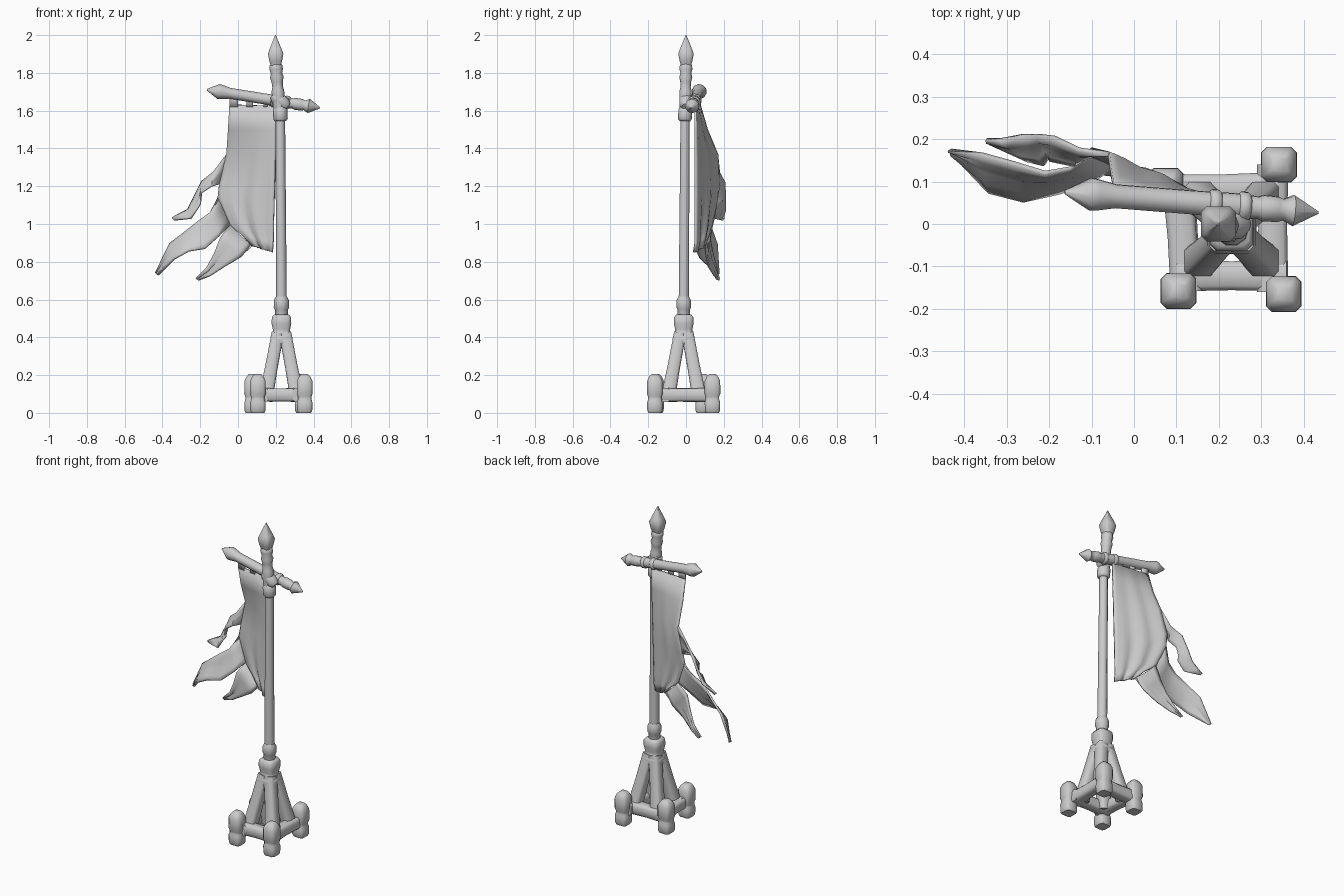
import bpy, bmesh, math
from mathutils import Vector

ROUND = [(math.cos(math.tau * i / 10), math.sin(math.tau * i / 10)) for i in range(10)]
SQUARE = [(1, -.68), (1, .68), (.68, 1), (-.68, 1), (-1, .68), (-1, -.68), (-.68, -1), (.68, -1)]


def finish(name, bm, angle):
    bmesh.ops.recalc_face_normals(bm, faces=bm.faces[:])
    me = bpy.data.meshes.new(name)
    bm.to_mesh(me)
    bm.free()
    ob = bpy.data.objects.new(name, me)
    bpy.context.collection.objects.link(ob)
    bpy.ops.object.select_all(action='DESELECT')
    ob.select_set(True)
    bpy.context.view_layer.objects.active = ob
    bpy.ops.object.shade_smooth_by_angle(angle=math.radians(angle))
    return ob


def turned(name, start, end, profile, section=ROUND, angle=50):
    """Sweep a section from start to end; profile = (fraction along, half width)."""
    a, b = Vector(start), Vector(end)
    rot = Vector((0, 0, 1)).rotation_difference(b - a)
    bm = bmesh.new()
    rings = []
    for t, r in profile:
        rings.append([bm.verts.new(a.lerp(b, t) + rot @ Vector((x * r, y * r, 0)))
                      for x, y in section])
    n = len(section)
    for lo, hi in zip(rings, rings[1:]):
        for i in range(n):
            bm.faces.new((lo[i], lo[(i + 1) % n], hi[(i + 1) % n], hi[i]))
    bm.faces.new(rings[0][::-1])
    bm.faces.new(rings[-1])
    return finish(name, bm, angle)


def ribbon(bm, pairs, across=8, fold=0.0):
    """Cloth strip lofted between left/right edge point pairs, with soft folds."""
    rows = []
    for k, (l, r) in enumerate(pairs):
        l, r = Vector(l), Vector(r)
        row = []
        for i in range(across + 1):
            u = i / across
            p = l.lerp(r, u)
            p.y += fold * min(k, 4) / 4 * math.sin(math.pi * u) * math.sin(u * 15 + k * .3)
            row.append(bm.verts.new(p))
        rows.append(row)
    for p, q in zip(rows, rows[1:]):
        for i in range(across):
            bm.faces.new((p[i], p[i + 1], q[i + 1], q[i]))


# Base corner posts
posts = {"front_left": (.105, -.158), "front_right": (.353, -.165),
         "back_right": (.342, .14), "back_left": (.075, .09)}
for key, (x, y) in posts.items():
    turned(key + "_post", (x, y, 0), (x, y, .205),
           [(0, .034), (.06, .04), (.27, .041), (.35, .036), (.42, .036),
            (.5, .042), (.82, .041), (.93, .031), (1, .018)], SQUARE)

# Base rails
rails = {"front_rail": ((.1, -.122, .095), (.36, -.122, .095)),
         "right_rail": ((.327, -.16, .095), (.327, .14, .095)),
         "back_rail": ((.08, .08, .095), (.34, .085, .095)),
         "left_rail": ((.125, -.16, .095), (.105, .1, .095))}
for name, (a, b) in rails.items():
    turned(name, a, b, [(0, .037), (.5, .034), (1, .037)], SQUARE)

# Sloping braces from the base corners to the collar
for sx in (-1, 1):
    for sy in (-1, 1):
        turned("brace", (.23 + sx * .085, -.012 + sy * .085, .07),
               (.23 + sx * .02, -.012 + sy * .02, .42),
               [(0, .038), (.5, .033), (1, .032)], SQUARE)

# Collar that gathers the braces
turned("base_collar", (.23, -.012, .35), (.23, -.012, .52),
       [(0, .05), (.12, .059), (.3, .058), (.42, .046), (.55, .046),
        (.72, .052), (.92, .051), (1, .04)], SQUARE)

# Pole with its lower and upper sleeves
turned("pole", (.23, -.012, .5), (.224, -.005, 1.6), [(0, .029), (.5, .027), (1, .025)])
turned("lower_sleeve", (.23, -.012, .5), (.23, -.012, .615),
       [(0, .034), (.4, .034), (.5, .041), (.85, .039), (1, .03)])
turned("upper_sleeve", (.226, -.006, 1.545), (.222, -.004, 1.62),
       [(0, .03), (.12, .038), (.8, .038), (1, .028)])

# Knobbly pole head and spear point
turned("pole_head", (.22, -.004, 1.59), (.2, 0, 1.85),
       [(0, .03), (.2, .032), (.35, .034), (.45, .033), (.52, .028), (.62, .03), (.72, .036),
        (.8, .03), (.88, .036), (.96, .034), (1, .024)])
turned("spear_point", (.2, 0, 1.84), (.198, 0, 2.0),
       [(0, .027), (.15, .034), (.38, .041), (.55, .031), (1, .002)], SQUARE)

# Crossbar with pointed ends
bar_a, bar_b = Vector((-.163, .075, 1.711)), Vector((.435, .027, 1.615))
turned("crossbar", bar_a, bar_b,
       [(0, .005), (.1, .04), (.13, .038), (.2, .029), (.5, .029), (.7, .031), (.76, .027),
        (.78, .032), (.84, .031), (.86, .026), (.9, .038), (1, .003)])

# Lashing where the bar crosses the pole
bar_dir = (bar_b - bar_a).normalized()
for off in (-.03, .04):
    c = bar_a.lerp(bar_b, .64) + bar_dir * off
    turned("bar_lashing", c - bar_dir * .015, c + bar_dir * .015,
           [(0, .029), (.25, .036), (.75, .036), (1, .029)])
turned("cross_lashing", (.185, .0, 1.685), (.262, .0, 1.62),
       [(0, .022), (.2, .036), (.8, .036), (1, .022)])

# Torn banner: main panel and three blown strips
bm = bmesh.new()
ribbon(bm, [((-.045, .072, 1.632), (.205, .05, 1.625)),
            ((-.052, .11, 1.5), (.202, .05, 1.5)),
            ((-.06, .165, 1.37), (.198, .05, 1.35)),
            ((-.10, .175, 1.21), (.194, .05, 1.2)),
            ((-.105, .165, 1.14), (.191, .05, 1.1)),
            ((-.045, .14, .995), (.188, .05, .98)),
            ((.02, .12, .945), (.187, .05, .9)),
            ((.075, .10, .885), (.183, .042, .85))], 14, .009)
ribbon(bm, [((-.06, .165, 1.37), (-.10, .175, 1.21)),
            ((-.13, .175, 1.275), (-.14, .14, 1.2)),
            ((-.19, .205, 1.225), (-.195, .15, 1.165)),
            ((-.228, .21, 1.15), (-.20, .16, 1.11)),
            ((-.265, .21, 1.075), (-.21, .14, 1.09)),
            ((-.315, .2, 1.05), (-.25, .15, 1.03)),
            ((-.348, .2, 1.03), (-.34, .19, 1.022))], 4, .008)
ribbon(bm, [((-.105, .165, 1.14), (-.045, .14, .995)),
            ((-.15, .13, 1.06), (-.10, .10, .935)),
            ((-.21, .12, 1.015), (-.175, .075, .87)),
            ((-.29, .145, .95), (-.26, .055, .858)),
            ((-.36, .165, .895), (-.34, .075, .815)),
            ((-.435, .175, .74), (-.425, .165, .73))], 6, .006)
ribbon(bm, [((-.045, .14, .995), (.075, .10, .885)),
            ((-.095, .125, .925), (.015, .11, .825)),
            ((-.125, .14, .845), (-.07, .12, .775)),
            ((-.165, .16, .77), (-.15, .15, .725)),
            ((-.223, .172, .712), (-.21, .17, .703))], 6, .008)
# Tabs hanging the banner from the bar
for x0, x1 in ((-.045, 0), (.045, .08), (.135, .157), (.178, .205)):
    y0, y1 = .068 - .095 * x0, .068 - .095 * x1
    ribbon(bm, [((x0, y0, 1.685 - .155 * x0), (x1, y1, 1.685 - .155 * x1)),
                ((x0, y0, 1.62), (x1, y1, 1.62))], 2)
bmesh.ops.remove_doubles(bm, verts=bm.verts[:], dist=.0005)
banner = finish("torn_banner", bm, 60)
thick = banner.modifiers.new("thickness", 'SOLIDIFY')
thick.thickness = .012
thick.offset = 0
